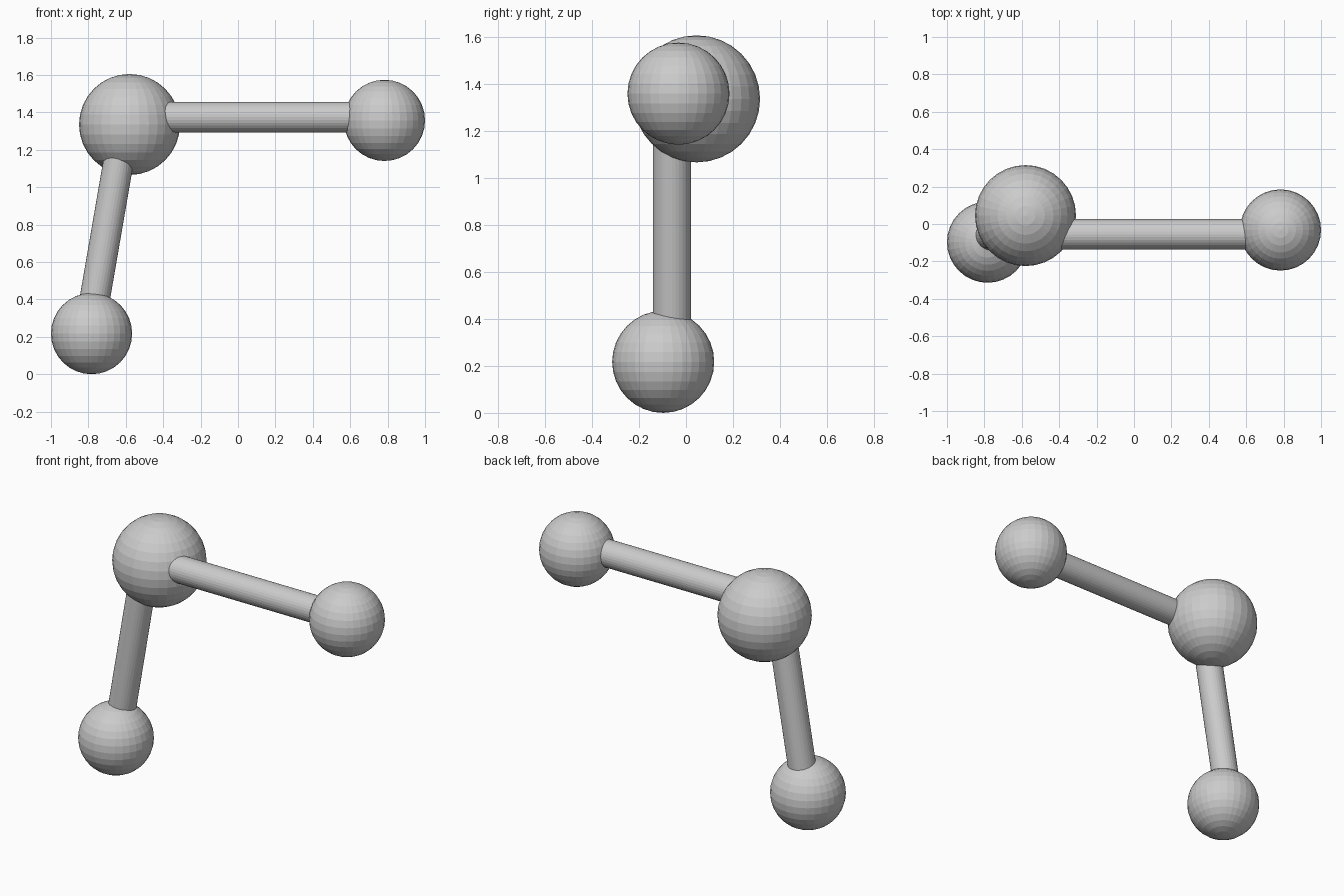
import bpy
from mathutils import Vector

if "Cube" in bpy.data.objects:
    bpy.data.objects.remove(bpy.data.objects["Cube"])

grey = bpy.data.materials.new("light_grey")
grey.diffuse_color = (0.6, 0.6, 0.6, 1)
grey.use_nodes = True
grey.node_tree.nodes["Principled BSDF"].inputs["Base Color"].default_value = grey.diffuse_color


def finish(name):
    ob = bpy.context.object
    ob.name = name
    ob.data.materials.append(grey)
    return ob


def ball(name, centre, radius):
    bpy.ops.mesh.primitive_uv_sphere_add(
        segments=32, ring_count=16, radius=radius, location=centre)
    return finish(name)


def rod(name, start, end, radius=0.081):
    a, b = Vector(start), Vector(end)
    bpy.ops.mesh.primitive_cylinder_add(
        vertices=32, radius=radius, depth=(b - a).length, location=(a + b) / 2,
        rotation=(b - a).to_track_quat('Z', 'Y').to_euler())
    return finish(name)


# Large centre ball and the two smaller end balls
ball("centre_ball", (-0.58, 0.045, 1.335), 0.27)
ball("right_ball", (0.783, -0.032, 1.357), 0.217)
ball("lower_ball", (-0.783, -0.097, 0.217), 0.217)

# Connecting rods, ends buried in the balls
rod("right_rod", (-0.50, -0.055, 1.374), (0.70, -0.055, 1.374))
rod("lower_rod", (-0.623, -0.06, 1.23), (-0.787, -0.06, 0.28))
